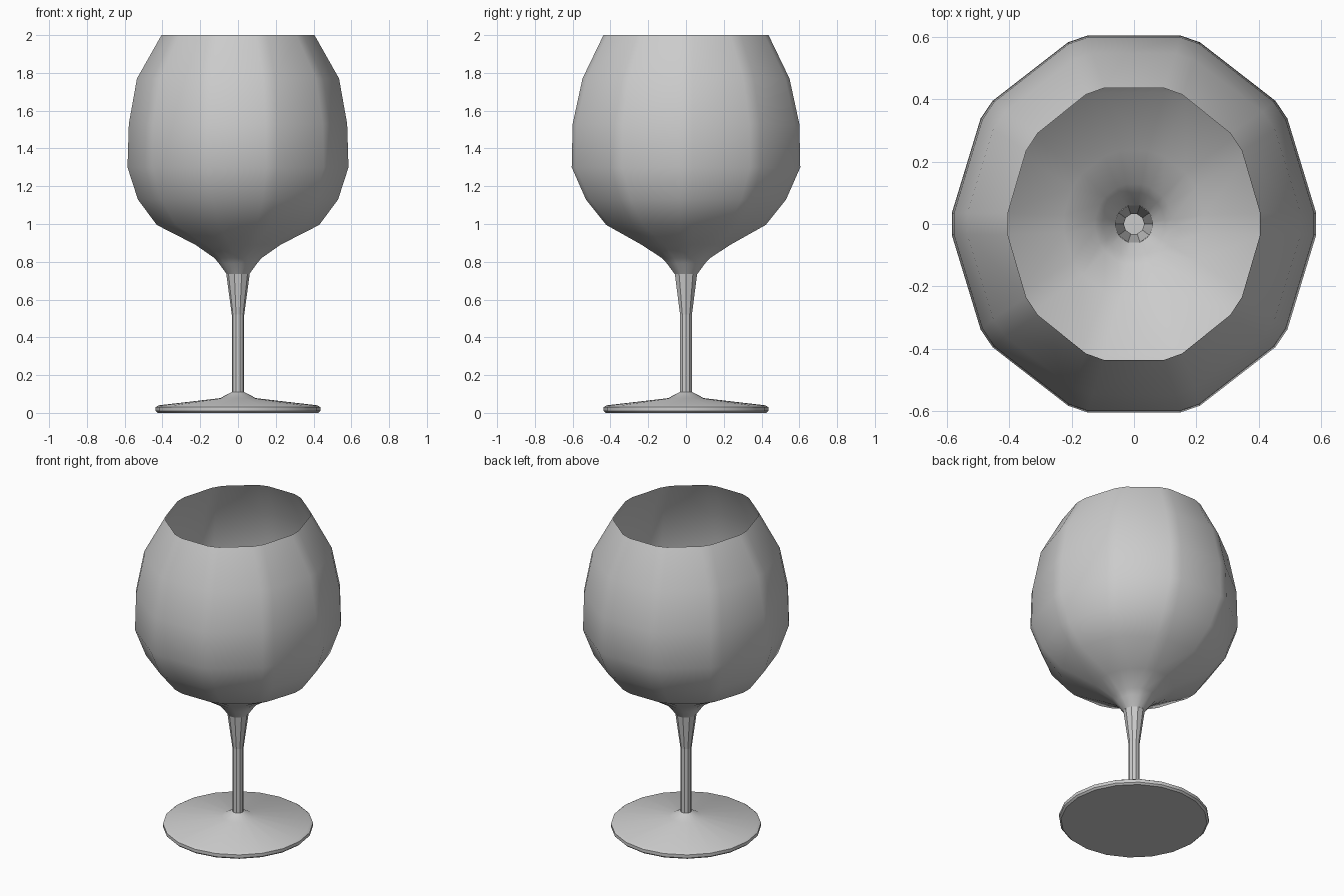
import bpy, bmesh, math
from mathutils import Vector

if "Cube" in bpy.data.objects:
    bpy.data.objects.remove(bpy.data.objects["Cube"])


def even_ring(sides):
    return [Vector((math.cos(math.tau * i / sides), math.sin(math.tau * i / sides))) for i in range(sides)]


def chamfered_ring(rx, ry):
    """Ten-sided ring with cut corners, fitted to half extents rx, ry."""
    corners = even_ring(10)
    cut = min(0.035 / ry, 0.12)
    pts = []
    for i, c in enumerate(corners):
        for n in (corners[i - 1], corners[(i + 1) % 10]):
            pts.append(c + (n - c).normalized() * cut)
    mx, my = max(p.x for p in pts), max(p.y for p in pts)
    return [(p.x / mx * rx, p.y / my * ry) for p in pts]


def loft(name, rings, cap_bottom=False, smooth=None):
    """Skin a list of (z, [(x, y)...]) rings."""
    bm = bmesh.new()
    loops = [[bm.verts.new((x, y, z)) for x, y in pts] for z, pts in rings]
    for a, b in zip(loops, loops[1:]):
        n = len(a)
        for i in range(n):
            j = (i + 1) % n
            bm.faces.new((a[i], a[j], b[j], b[i]))
    if cap_bottom:
        bm.faces.new(loops[0][::-1])
    mesh = bpy.data.meshes.new(name)
    bm.to_mesh(mesh)
    bm.free()
    ob = bpy.data.objects.new(name, mesh)
    bpy.context.collection.objects.link(ob)
    if smooth:
        bpy.ops.object.select_all(action='DESELECT')
        ob.select_set(True)
        bpy.context.view_layer.objects.active = ob
        bpy.ops.object.shade_smooth_by_angle(angle=math.radians(smooth))
    return ob


# Bowl: open thin shell, (z, half width, half depth)
bowl = [(0.735, 0.06, 0.06), (0.79, 0.10, 0.10), (0.82, 0.125, 0.128),
        (0.89, 0.225, 0.235), (0.995, 0.43, 0.422), (1.13, 0.53, 0.53),
        (1.30, 0.585, 0.605), (1.53, 0.578, 0.60), (1.77, 0.535, 0.548),
        (2.0, 0.405, 0.437)]
loft("bowl", [(z, chamfered_ring(rx, ry)) for z, rx, ry in bowl], smooth=50)

# Stem: ten flat sides, flaring into the bowl
stem = [(0.105, 0.033), (0.52, 0.033), (0.735, 0.062)]
loft("stem", [(z, [tuple(p * r) for p in even_ring(10)]) for z, r in stem])

# Foot: round disc rising to the stem
foot = [(0.0, 0.425), (0.01, 0.436), (0.03, 0.436), (0.04, 0.42),
        (0.078, 0.095), (0.11, 0.033)]
loft("foot", [(z, [tuple(p * r) for p in even_ring(20)]) for z, r in foot], cap_bottom=True, smooth=30)
